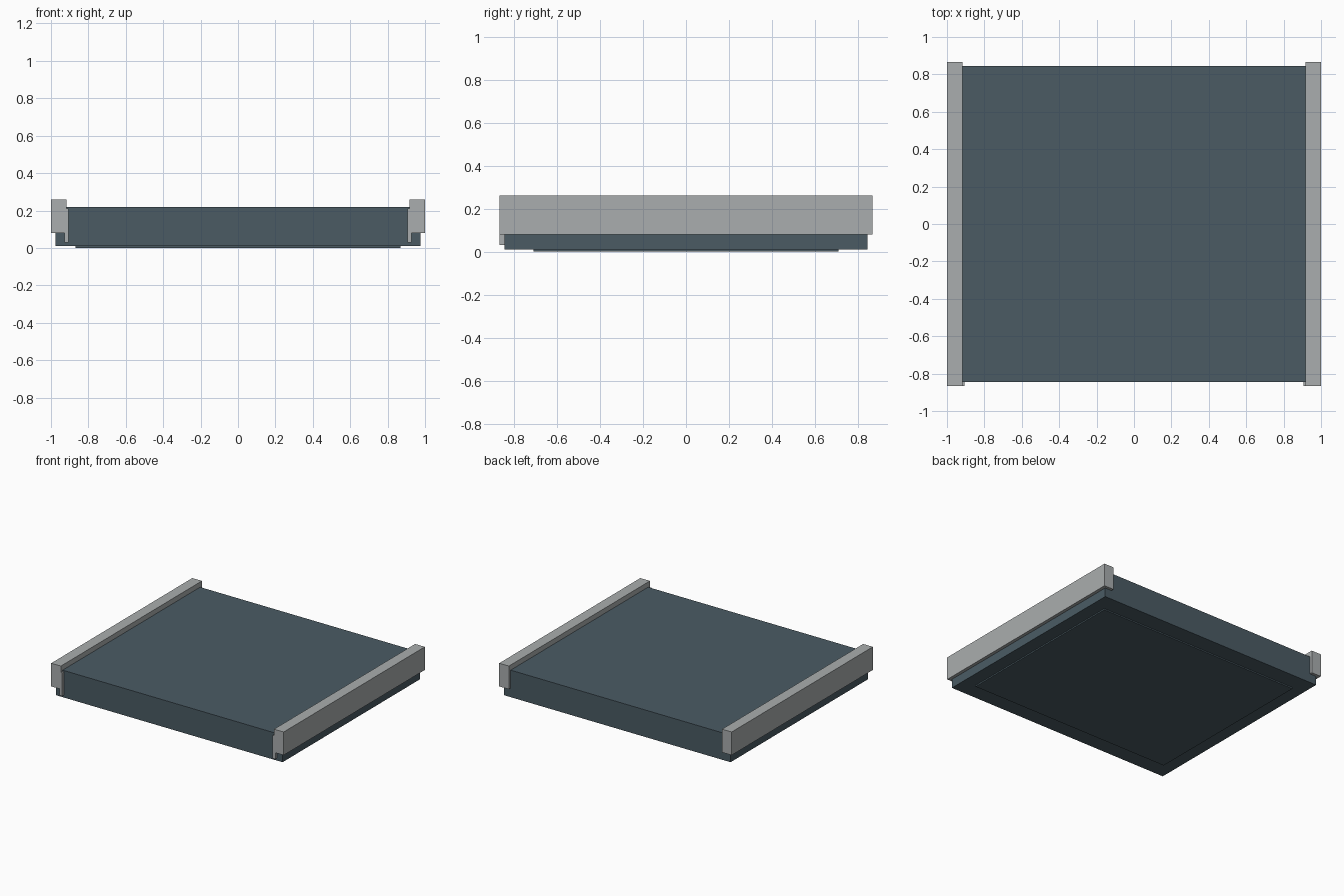
import bpy
import bmesh
from mathutils import Vector

cube = bpy.data.objects.get("Cube")
if cube:
    bpy.data.objects.remove(cube, do_unlink=True)


def material(name, rgb):
    mat = bpy.data.materials.new(name)
    mat.use_nodes = True
    color = (*rgb, 1)
    mat.diffuse_color = color
    mat.node_tree.nodes["Principled BSDF"].inputs["Base Color"].default_value = color
    return mat


def box(name, low, high, mat):
    low, high = Vector(low), Vector(high)
    bm = bmesh.new()
    bmesh.ops.create_cube(bm, size=1)
    bmesh.ops.scale(bm, vec=high - low, verts=bm.verts)
    bmesh.ops.translate(bm, vec=(low + high) / 2, verts=bm.verts)
    mesh = bpy.data.meshes.new(name)
    bm.to_mesh(mesh)
    bm.free()
    mesh.materials.append(mat)
    obj = bpy.data.objects.new(name, mesh)
    bpy.context.collection.objects.link(obj)
    return obj


slate = material("slate blue", (0.069, 0.105, 0.127))
grey = material("light grey", (0.40, 0.42, 0.425))

# Main slab and the thin pad under it
box("body", (-0.975, -0.845, 0.01), (0.975, 0.845, 0.22), slate)
box("bottom_pad", (-0.87, -0.71, 0), (0.87, 0.71, 0.01), slate)

# Side rails with a narrow clip at the front end of each
for side, sign in (("left", 1), ("right", -1)):
    def side_box(name, x0, x1, y0, y1, z0, z1):
        xs = sorted((sign * x0, sign * x1))
        box(f"{side}_{name}", (xs[0], y0, z0), (xs[1], y1, z1), grey)

    side_box("rail", 0.917, 1, -0.867, 0.867, 0.08, 0.26)
    side_box("front_clip", 0.905, 0.928, -0.867, -0.845, 0.03, 0.21)
